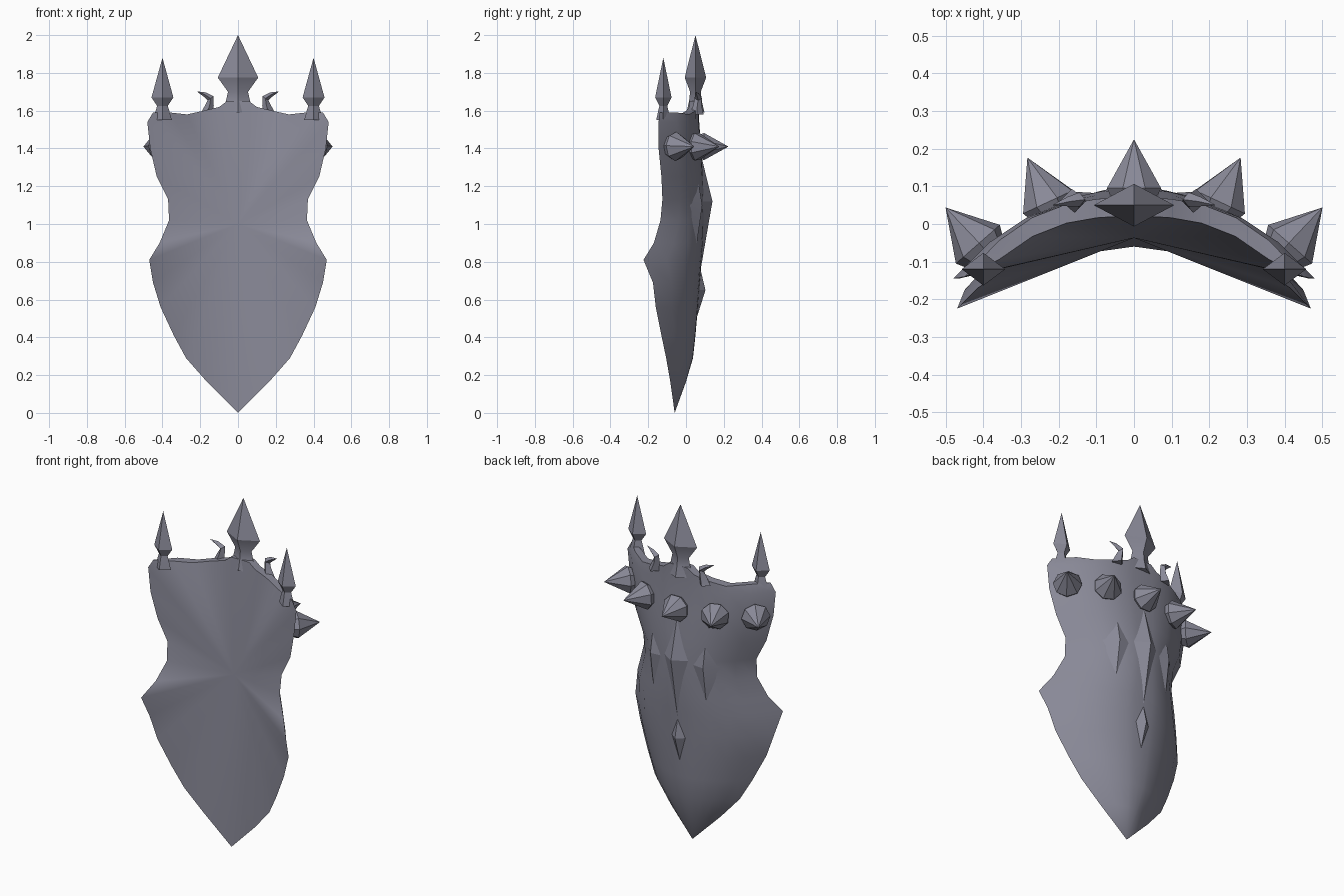
import bpy, bmesh, math
from mathutils import Vector

cube = bpy.data.objects.get("Cube")
if cube:
    bpy.data.objects.remove(cube, do_unlink=True)

steel = bpy.data.materials.new("grey_steel")
steel.use_nodes = True
COLOUR = (0.25, 0.25, 0.31, 1)
steel.diffuse_color = COLOUR
steel.node_tree.nodes["Principled BSDF"].inputs["Base Color"].default_value = COLOUR


def finish(bm, name, angle=40):
    """Turn a bmesh into a named, shaded object."""
    bmesh.ops.recalc_face_normals(bm, faces=bm.faces)
    mesh = bpy.data.meshes.new(name)
    bm.to_mesh(mesh)
    bm.free()
    mesh.materials.append(steel)
    obj = bpy.data.objects.new(name, mesh)
    bpy.context.collection.objects.link(obj)
    bpy.ops.object.select_all(action="DESELECT")
    obj.select_set(True)
    bpy.context.view_layer.objects.active = obj
    bpy.ops.object.shade_smooth_by_angle(angle=math.radians(angle))
    return obj


def spire(name, rings, sides, origin, axis=(0, 0, 1), flat=1.0, spin=0.0, angle=30):
    """Stack of (radius, height) rings closed by a point; flat squashes depth."""
    bm = bmesh.new()
    turn = Vector((0, 0, 1)).rotation_difference(Vector(axis).normalized())
    origin = Vector(origin)
    loops = []
    for r, h in rings[:-1]:
        loop = []
        for k in range(sides):
            a = math.tau * k / sides + spin
            loop.append(bm.verts.new(origin + turn @ Vector((r * math.cos(a), r * flat * math.sin(a), h))))
        loops.append(loop)
    tip = bm.verts.new(origin + turn @ Vector((0, 0, rings[-1][1])))
    bm.faces.new(loops[0])
    for k in range(sides):
        n = (k + 1) % sides
        for a, b in zip(loops, loops[1:]):
            bm.faces.new((a[k], a[n], b[n], b[k]))
        bm.faces.new((loops[-1][k], loops[-1][n], tip))
    return finish(bm, name, angle)


# Shield body rows: height, half width, edge depth, back centre depth
ROWS = [(0.165, 0.165, -0.083, 0.0), (0.29, 0.275, -0.105, 0.037), (0.41, 0.34, -0.13, 0.05),
        (0.56, 0.41, -0.16, 0.063), (0.69, 0.45, -0.175, 0.073), (0.81, 0.47, -0.225, 0.083),
        (0.9, 0.415, -0.17, 0.09), (1.02, 0.365, -0.135, 0.094), (1.13, 0.37, -0.125, 0.095),
        (1.25, 0.43, -0.13, 0.09), (1.4, 0.465, -0.145, 0.08), (1.54, 0.48, -0.145, 0.07),
        (1.59, 0.45, -0.14, 0.07)]
COLS = [0, 0.13, 0.22, 0.4, 0.6, 0.8, 1]
RIM = [1.65, 1.65, 1.62, 1.6, 1.58, 1.59, 1.59]
SIGNED = [(-u, z) for u, z in zip(COLS[:0:-1], RIM[:0:-1])] + list(zip(COLS, RIM))


def back_depth(x, z):
    """Depth of the bulging back surface at a given place."""
    z = max(ROWS[0][0], min(z, ROWS[-1][0]))
    for lo, hi in zip(ROWS, ROWS[1:]):
        if z <= hi[0]:
            t = (z - lo[0]) / (hi[0] - lo[0])
            w, e, c = (lo[i] + t * (hi[i] - lo[i]) for i in (1, 2, 3))
            return e + (c - e) * (1 - min(1, abs(x) / w) ** (1.9 + 0.5 * z))


bm = bmesh.new()
tip = bm.verts.new((0, -0.06, 0))
hub = bm.verts.new((0, -0.037, 1.0))
grid = []
for z, w, e, c in ROWS:
    top = z == ROWS[-1][0]
    grid.append([bm.verts.new((u * w, back_depth(u * w, z), rz if top else z)) for u, rz in SIGNED])
last = len(SIGNED) - 1
# back shell
for i in range(last):
    bm.faces.new((tip, grid[0][i], grid[0][i + 1]))
    for a, b in zip(grid, grid[1:]):
        bm.faces.new((a[i], a[i + 1], b[i + 1], b[i]))
# front rim and the top strip joining it to the back
crest = grid[-1]
rim = [crest[0]] + [bm.verts.new(v.co - Vector((0, 0.05, 0))) for v in crest[1:-1]] + [crest[-1]]
for i in range(last):
    bm.faces.new(dict.fromkeys((crest[i], crest[i + 1], rim[i + 1], rim[i])))
# front fan around the hub
border = [tip] + [r[0] for r in grid[:-1]] + rim + [r[-1] for r in reversed(grid[:-1])]
for a, b in zip(border, border[1:] + border[:1]):
    bm.faces.new((hub, a, b))
finish(bm, "shield_body", 45)


# Raised diamonds on the back
def diamond(name, x, low, mid, high, half, lift):
    bm = bmesh.new()
    peak = bm.verts.new((x, back_depth(x, mid) + lift, mid))
    ring = [bm.verts.new((px, back_depth(px, pz) - 0.002, pz))
            for px, pz in ((x, low), (x + half, mid), (x, high), (x - half, mid))]
    for a, b in zip(ring, ring[1:] + ring[:1]):
        bm.faces.new((peak, a, b))
    bm.faces.new(ring)
    finish(bm, name, 15)


diamond("centre_back_diamond", 0, 0.75, 1.12, 1.36, 0.08, 0.045)
diamond("lower_back_diamond", 0, 0.5, 0.65, 0.76, 0.045, 0.033)

# Back spikes
SPIKE = [(0.05, -0.04), (0.078, 0.015), (0, 0.145)]
spire("centre_back_spike", SPIKE, 8, (0, 0.08, 1.41), (0, 1, 0), spin=math.pi / 8)

# Crown finials
spire("centre_finial", [(0.09, -0.06), (0.064, 0.0), (0.053, 0.05), (0.107, 0.125), (0, 0.35)],
      4, (0, 0.05, 1.65), flat=0.53)

for side, word in ((1, "left"), (-1, "right")):
    diamond(word + "_back_diamond", side * 0.17, 0.88, 1.1, 1.22, 0.065, 0.025)
    spire(word + "_inner_back_spike", SPIKE, 8, (side * 0.222, 0.045, 1.41), (side * 0.42, 0.9, 0))
    spire(word + "_outer_back_spike", SPIKE, 8, (side * 0.405, -0.065, 1.41), (side * 0.66, 0.75, 0))
    spire(word + "_finial", [(0.05, -0.05), (0.036, 0.0), (0.028, 0.025), (0.058, 0.07), (0, 0.28)],
          4, (side * 0.4, -0.12, 1.6), flat=0.75)

    # hooked horn beside the centre finial: tapering curved sweep
    path = [(0.165, 0.058, 1.58, 0.035), (0.15, 0.06, 1.63, 0.022),
            (0.145, 0.065, 1.665, 0.019), (0.175, 0.06, 1.685, 0.013)]
    bm = bmesh.new()
    loops = []
    for i, (x, y, z, r) in enumerate(path):
        lean = math.radians((0, 10, -35, -65)[i])
        loops.append([bm.verts.new((side * (x + r * cx * math.cos(lean)), y + r * cy, z + r * cx * math.sin(lean)))
                      for cx, cy in ((1, 0), (0, 1), (-1, 0), (0, -1))])
    point = bm.verts.new((side * 0.218, 0.05, 1.702))
    bm.faces.new(loops[0])
    for k in range(4):
        n = (k + 1) % 4
        for a, b in zip(loops, loops[1:]):
            bm.faces.new((a[k], a[n], b[n], b[k]))
        bm.faces.new((loops[-1][k], loops[-1][n], point))
    finish(bm, word + "_horn", 30)
